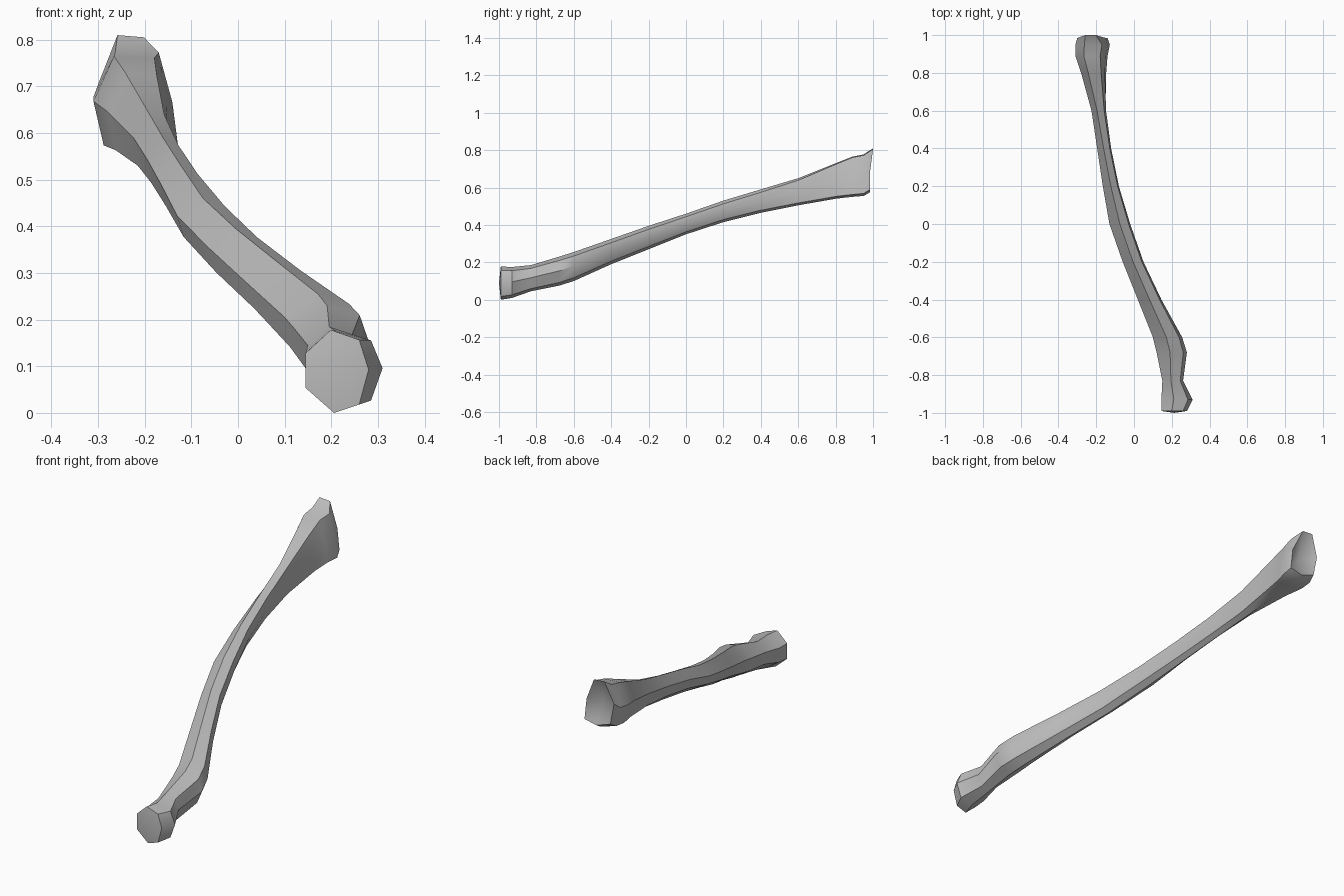
import bpy
import bmesh
import math
from mathutils import Vector

default_cube = bpy.data.objects.get("Cube")
if default_cube:
    bpy.data.objects.remove(default_cube, do_unlink=True)

# Seven-sided cross-sections in unit boxes, starting at the top ridge
head_profile = [(.4, 1), (0, .72), (0, .3), (.45, 0), (.85, .1), (1, .52), (.85, .88)]
shaft_profile = [(.5, 1), (0, .65), (.12, .25), (.5, 0), (.82, .12), (1, .5), (.92, .85)]
tail_profile = [(.26, 1), (0, .55), (.13, .11), (.6, 0), (1, .06), (.93, .5), (.77, .98)]

# Stations along the bone: y, x range, z range
stations = [
    (-.99, (.145, .28), (0, .178)),
    (-.93, (.145, .31), (.01, .175)),
    (-.83, (.15, .26), (.045, .185)),
    (-.68, (.12, .28), (.075, .23)),
    (-.6, (.1, .255), (.1, .255)),
    (-.4, (.02, .145), (.19, .325)),
    (-.2, (-.06, .05), (.27, .395)),
    (0, (-.13, -.02), (.35, .46)),
    (.2, (-.165, -.08), (.415, .53)),
    (.4, (-.195, -.12), (.465, .59)),
    (.6, (-.225, -.145), (.505, .65)),
    (.8, (-.28, -.145), (.54, .73)),
    (.89, (-.31, -.14), (.55, .765)),
    (.95, (-.31, -.128), (.555, .777)),
    (.985, (-.3, -.14), (.575, .81)),
]


def clamp(value):
    return max(0, min(1, value))


def blended_profile(y):
    """Change gradually from the head shape to the shaft, then to the tail."""
    if y < 0:
        other, weight = head_profile, clamp((-y - .4) / .5)
    else:
        other, weight = tail_profile, clamp((y - .3) / .55)
    return [Vector(a).lerp(Vector(b), weight) for a, b in zip(shaft_profile, other)]


def add_ring(bm, y, x_range, z_range):
    ring = []
    for point in blended_profile(y):
        x = x_range[0] + point.x * (x_range[1] - x_range[0])
        z = z_range[0] + point.y * (z_range[1] - z_range[0])
        ring.append(bm.verts.new((x, y, z)))
    return ring


def add_cap(bm, ring, y):
    """Fan the end ring to a centre that is domed or hollow."""
    centre = sum((v.co for v in ring), Vector()) / len(ring)
    hub = bm.verts.new((centre.x, y, centre.z))
    for i, vert in enumerate(ring):
        bm.faces.new((vert, ring[i - 1], hub))


# Lofted bone
bm = bmesh.new()
rings = [add_ring(bm, *station) for station in stations]
for lower, upper in zip(rings, rings[1:]):
    for i in range(len(lower)):
        bm.faces.new((lower[i - 1], lower[i], upper[i], upper[i - 1]))

# Narrow raised lip at the back end
rings[-1][0].co.y = 1
rings[-1][-1].co.y = 1
rings[-1][-1].co.x -= .025

# Domed head and hollow tail
add_cap(bm, rings[0], -1)
add_cap(bm, rings[-1], .945)
bmesh.ops.recalc_face_normals(bm, faces=bm.faces[:])

mesh = bpy.data.meshes.new("bone")
bm.to_mesh(mesh)
bm.free()
bone = bpy.data.objects.new("bone", mesh)
bpy.context.collection.objects.link(bone)

# Plain grey material
grey = bpy.data.materials.new("bone grey")
grey.use_nodes = True
colour = (.5, .5, .5, 1)
grey.diffuse_color = colour
for node in grey.node_tree.nodes:
    if node.type == "BSDF_PRINCIPLED":
        node.inputs["Base Color"].default_value = colour
mesh.materials.append(grey)

# Smooth along the length, crisp at the ridges
bpy.ops.object.select_all(action="DESELECT")
bone.select_set(True)
bpy.context.view_layer.objects.active = bone
bpy.ops.object.shade_smooth_by_angle(angle=math.radians(35))
